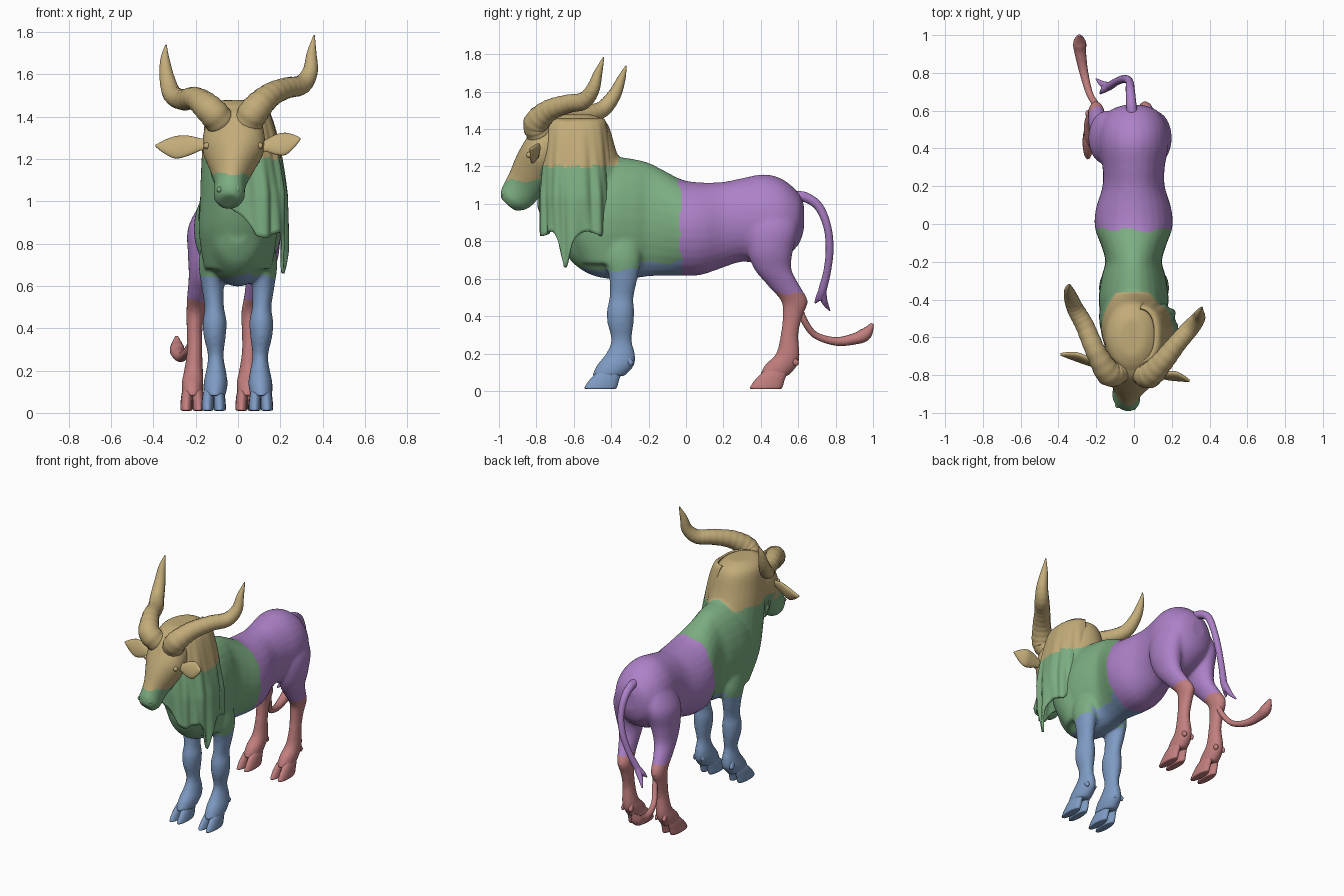
import bpy, bmesh, math
from mathutils import Vector

if "Cube" in bpy.data.objects:
    bpy.data.objects.remove(bpy.data.objects["Cube"])

COLS = {'tan': (.54, .41, .19), 'green': (.20, .42, .22), 'purple': (.42, .22, .58),
        'blue': (.21, .33, .55), 'red': (.54, .21, .21)}
NAMES = list(COLS)
MATS = []
for n, c in COLS.items():
    m = bpy.data.materials.new(n)
    m.diffuse_color = (*c, 1)
    m.use_nodes = True
    m.node_tree.nodes["Principled BSDF"].inputs["Base Color"].default_value = m.diffuse_color
    MATS.append(m)


def smooth_rows(rows, n=6):
    """Catmull-Rom interpolation of rows of numbers."""
    out = []
    for i in range(len(rows) - 1):
        p0, p1, p2 = rows[max(i - 1, 0)], rows[i], rows[i + 1]
        p3 = rows[min(i + 2, len(rows) - 1)]
        for k in range(n):
            t = k / n
            out.append([.5 * (2*b + (c - a)*t + (2*a - 5*b + 4*c - d)*t*t + (3*b - a - 3*c + d)*t**3)
                        for a, b, c, d in zip(p0, p1, p2, p3)])
    out.append(list(rows[-1]))
    return out


def finish(name, bm, mat=None):
    bmesh.ops.recalc_face_normals(bm, faces=bm.faces)
    me = bpy.data.meshes.new(name)
    bm.to_mesh(me)
    bm.free()
    ob = bpy.data.objects.new(name, me)
    bpy.context.collection.objects.link(ob)
    me.shade_smooth()
    if mat:
        me.materials.append(MATS[NAMES.index(mat)])
    return ob


def loft(bm, rows, u, v, seg=28):
    """Closed skin through elliptical sections (x, y, z, half-width on u, half-width on v)."""
    u, v = Vector(u).normalized(), Vector(v).normalized()
    rings = []
    for x, y, z, a, b in smooth_rows(rows):
        rings.append([bm.verts.new(Vector((x, y, z)) + u*a*math.cos(t) + v*b*math.sin(t))
                      for t in (2*math.pi*i/seg for i in range(seg))])
    for r, s in zip(rings, rings[1:]):
        for i in range(seg):
            j = (i + 1) % seg
            bm.faces.new((r[i], r[j], s[j], s[i]))
    bm.faces.new(rings[0])
    bm.faces.new(rings[-1])


def tube(name, pts, mat, ripple=0):
    """Tapered round tube through (x, y, z, radius) points."""
    cu = bpy.data.curves.new(name, 'CURVE')
    cu.dimensions, cu.bevel_depth, cu.bevel_resolution, cu.use_fill_caps = '3D', 1, 5, True
    rows = smooth_rows(pts, 12)
    sp = cu.splines.new('POLY')
    sp.points.add(len(rows) - 1)
    for i, (p, r) in enumerate(zip(sp.points, rows)):
        p.co = (*r[:3], 1)
        p.radius = max(r[3], .002) * (1 + ripple*math.sin(i*1.6) * (1 - i/len(rows)))
    sp.use_smooth = True
    cu.materials.append(MATS[NAMES.index(mat)])
    ob = bpy.data.objects.new(name, cu)
    bpy.context.collection.objects.link(ob)


def region(c):
    """Colour zone of a point on the body, with slightly wavy borders."""
    w = .008*math.sin(c.x*40 + c.y*30) + .006*math.sin(c.z*45 + c.x*25)
    if c.y < -.36 and c.z + w > (1.13 if c.y < -.78 else 1.2):
        return 'tan'
    if c.z + w < .53 and c.y > .3:
        return 'red'
    if c.z + w < (.69 if c.y > -.25 else .65) and -.6 < c.y < -.02:
        return 'blue'
    return 'purple' if c.y + w > -.03 else 'green'


def paint(ob):
    for m in MATS:
        ob.data.materials.append(m)
    for p in ob.data.polygons:
        p.material_index = NAMES.index(region(p.center))


X, Y, Z = (1, 0, 0), (0, 1, 0), (0, 0, 1)
bm = bmesh.new()

# torso: y, top, bottom, half width
torso = [(.63, 1.0, .86, .05), (.60, 1.06, .78, .125), (.52, 1.13, .71, .175), (.42, 1.158, .68, .185),
         (.3, 1.138, .69, .165), (.2, 1.118, .66, .165), (.08, 1.115, .62, .2), (-.02, 1.13, .615, .205),
         (-.12, 1.18, .615, .17), (-.2, 1.22, .612, .15),
         (-.28, 1.24, .602, .17), (-.4, 1.25, .597, .185), (-.52, 1.2, .625, .168),
         (-.62, 1.1, .7, .125), (-.67, 1.0, .8, .06)]
loft(bm, [(-.002, y, (t + b)/2, w, (t - b)/2) for y, t, b, w in torso], X, Z)

# neck
loft(bm, [(-.01, -.6, 1.478, .07, .1), (-.01, -.6, 1.43, .135, .18), (-.005, -.575, 1.3, .16, .198),
          (0, -.545, 1.15, .175, .215), (0, -.52, 1.0, .18, .21), (0, -.48, .85, .185, .2),
          (0, -.42, .68, .16, .16)], X, Y)

# head, turned slightly to its right
loft(bm, [(-.015, -.62, 1.40, .09, .08), (-.018, -.70, 1.34, .14, .13), (-.022, -.77, 1.25, .15, .125),
          (-.028, -.82, 1.17, .112, .12), (-.035, -.865, 1.1, .08, .105), (-.04, -.9, 1.05, .074, .095),
          (-.042, -.925, 1.025, .075, .084), (-.043, -.952, .998, .05, .055)], (1, -.18, 0), (0, -.73, .68))

# legs: side offset, shift, y, z, half width x, half width y
front = [(.1, 0, -.36, .88, .05, .1), (.12, 0, -.34, .72, .065, .1), (.12, 0, -.335, .6, .053, .076),
         (.112, 0, -.345, .5, .046, .065), (.11, 0, -.35, .43, .057, .073), (.11, 0, -.35, .36, .052, .07),
         (.105, 0, -.345, .27, .037, .055), (.104, 0, -.35, .2, .047, .078), (.106, 0, -.375, .14, .057, .1),
         (.11, 0, -.415, .08, .052, .09)]
hind = [(.09, -.01, .47, 1.02, .06, .09), (.125, -.02, .46, .88, .09, .14), (.135, -.022, .45, .75, .08, .122),
        (.135, -.035, .465, .65, .063, .1), (.135, -.055, .525, .56, .05, .085), (.13, -.07, .58, .48, .044, .072),
        (.13, -.075, .57, .4, .038, .054), (.13, -.075, .553, .3, .036, .048), (.13, -.08, .545, .2, .045, .064),
        (.13, -.085, .51, .14, .052, .088), (.13, -.085, .47, .08, .048, .08)]
for s in (-1, 1):
    for leg in (front, hind):
        loft(bm, [(s*d + h, y, z, a, b) for d, h, y, z, a, b in leg], X, Y)

# fuse the parts into one smooth skin
body = finish('body', bm)
bpy.context.view_layer.objects.active = body
rm = body.modifiers.new('fuse', 'REMESH')
rm.mode, rm.voxel_size = 'VOXEL', .01
sm = body.modifiers.new('soften', 'SMOOTH')
sm.factor, sm.iterations = .5, 12
for m in ('fuse', 'soften'):
    bpy.ops.object.modifier_apply(modifier=m)
paint(body)
body.data.shade_smooth()

# cloven hooves and dewclaws
for label, y0, mat, xs in (('front', -.455, 'blue', (-.115, .108)), ('hind', .43, 'red', (-.215, .045))):
    for side, x in zip(('right', 'left'), xs):
        bm = bmesh.new()
        for t in (-1, 1):
            loft(bm, [(x + t*.028, y0 - .005, .01, .018, .07), (x + t*.029, y0 - .002, .016, .028, .086),
                      (x + t*.028, y0 + .016, .055, .028, .08), (x + t*.024, y0 + .045, .1, .025, .065),
                      (x + t*.02, y0 + .07, .14, .012, .03)], X, Y, 16)
            loft(bm, [(x + t*.03, y0 + .16, .135, .005, .008), (x + t*.028, y0 + .153, .155, .014, .02),
                      (x + t*.024, y0 + .14, .19, .006, .01)], X, Y, 12)
        finish(f'{label}_hoof_{side}', bm, mat)

# horns
tube('horn_right', [(-.07, -.76, 1.36, .07), (-.13, -.79, 1.43, .07), (-.2, -.68, 1.485, .055),
                    (-.26, -.54, 1.48, .05), (-.31, -.45, 1.505, .045), (-.335, -.385, 1.58, .036),
                    (-.345, -.345, 1.67, .022), (-.34, -.32, 1.74, .003)], 'tan', .025)
tube('horn_left', [(.04, -.77, 1.36, .07), (.08, -.8, 1.43, .07), (.15, -.73, 1.5, .058),
                   (.23, -.63, 1.535, .05), (.3, -.55, 1.55, .046), (.34, -.5, 1.61, .037),
                   (.348, -.47, 1.70, .023), (.36, -.44, 1.785, .003)], 'tan', .025)

# ears: base, tip
for side, a, b in (('right', (-.12, -.765, 1.27), (-.39, -.69, 1.262)),
                   ('left', (.09, -.79, 1.255), (.295, -.83, 1.295))):
    bm = bmesh.new()
    A, B = Vector(a), Vector(b)
    rows = []
    for f, h, bend in ((0, .025, 0), (.2, .03, 0), (.42, .05, .004), (.65, .056, .01), (.85, .033, .006), (1, .004, 0)):
        p = A.lerp(B, f) + Vector((0, bend, -bend))
        rows.append((*p, h, .006 + h*.25))
    loft(bm, rows, (0, .35, 1), (0, 1, -.35), 20)
    finish('ear_' + side, bm, 'tan')

# eyes and nostrils
for s in (-1, 1):
    for part, c, r, mat in (('eye', (-.022 + s*.125, -.82 - s*.018, 1.262), .016, 'tan'),
                            ('nostril', (-.045 + s*.042, -.966 - s*.006, 1.055), .014, 'green')):
        bm = bmesh.new()
        bmesh.ops.create_uvsphere(bm, u_segments=16, v_segments=10, radius=r)
        bmesh.ops.translate(bm, vec=c, verts=bm.verts)
        finish(f"{part}_{'left' if s > 0 else 'right'}", bm, mat)

# pleated mantle hanging round the left side and front of the neck
bm = bmesh.new()
NU, NV = 90, 30
grid = []
for i in range(NU + 1):
    d = 80 - 215*i/NU
    a = math.radians(d)
    low = .84 + .012*math.sin(a*7) - .17*math.exp(-((d + 14)/9)**2) + max(0, -75 - d)*.006
    low += max(0, d - 35)*.005
    col = []
    for j in range(NV + 1):
        v = j/NV
        z = 1.455 + (low - 1.455)*v
        k = min(1, (1.455 - z)/.42)
        f = 1 + k*(.03*math.sin(a*11 + 2*v) + .02*math.sin(a*19 - 3*v))
        c, s = math.cos(a), math.sin(a)
        x = math.copysign(abs(c)**.7, c)*(.11 + .115*math.sqrt(k))*f
        if x < 0:
            x *= .88
        y = -.585 + math.copysign(abs(s)**.8, s)*(.14 + .055*math.sqrt(k))*f
        col.append(bm.verts.new((x, y, z)))
    grid.append(col)
for p, q in zip(grid, grid[1:]):
    for j in range(NV):
        bm.faces.new((p[j], q[j], q[j + 1], p[j + 1]))
mantle = finish('mantle', bm)
for m in MATS:
    mantle.data.materials.append(m)
for p in mantle.data.polygons:
    p.material_index = 0 if p.center.z > 1.2 else 1
so = mantle.modifiers.new('thickness', 'SOLIDIFY')
so.thickness, so.offset = .014, 0

# tail with a split tuft
tube('tail', [(-.01, .58, 1.04, .03), (-.015, .64, 1.035, .027), (-.02, .71, .985, .024), (-.025, .755, .88, .021),
              (-.05, .768, .76, .021), (-.09, .755, .64, .02), (-.13, .73, .54, .022), (-.16, .72, .49, .018)], 'purple')
tube('tail_tuft_outer', [(-.13, .73, .54, .02), (-.165, .74, .48, .017), (-.2, .768, .43, .004)], 'purple')
tube('tail_tuft_inner', [(-.13, .73, .54, .02), (-.16, .71, .5, .017), (-.18, .69, .47, .004)], 'purple')

# long upturned tuft behind the right hind leg
tube('hock_tuft', [(-.19, .6, .46, .02), (-.2, .63, .38, .018), (-.235, .69, .3, .018), (-.265, .8, .265, .023),
                   (-.283, .9, .278, .03), (-.288, .96, .305, .034), (-.29, .998, .36, .008)], 'red')
